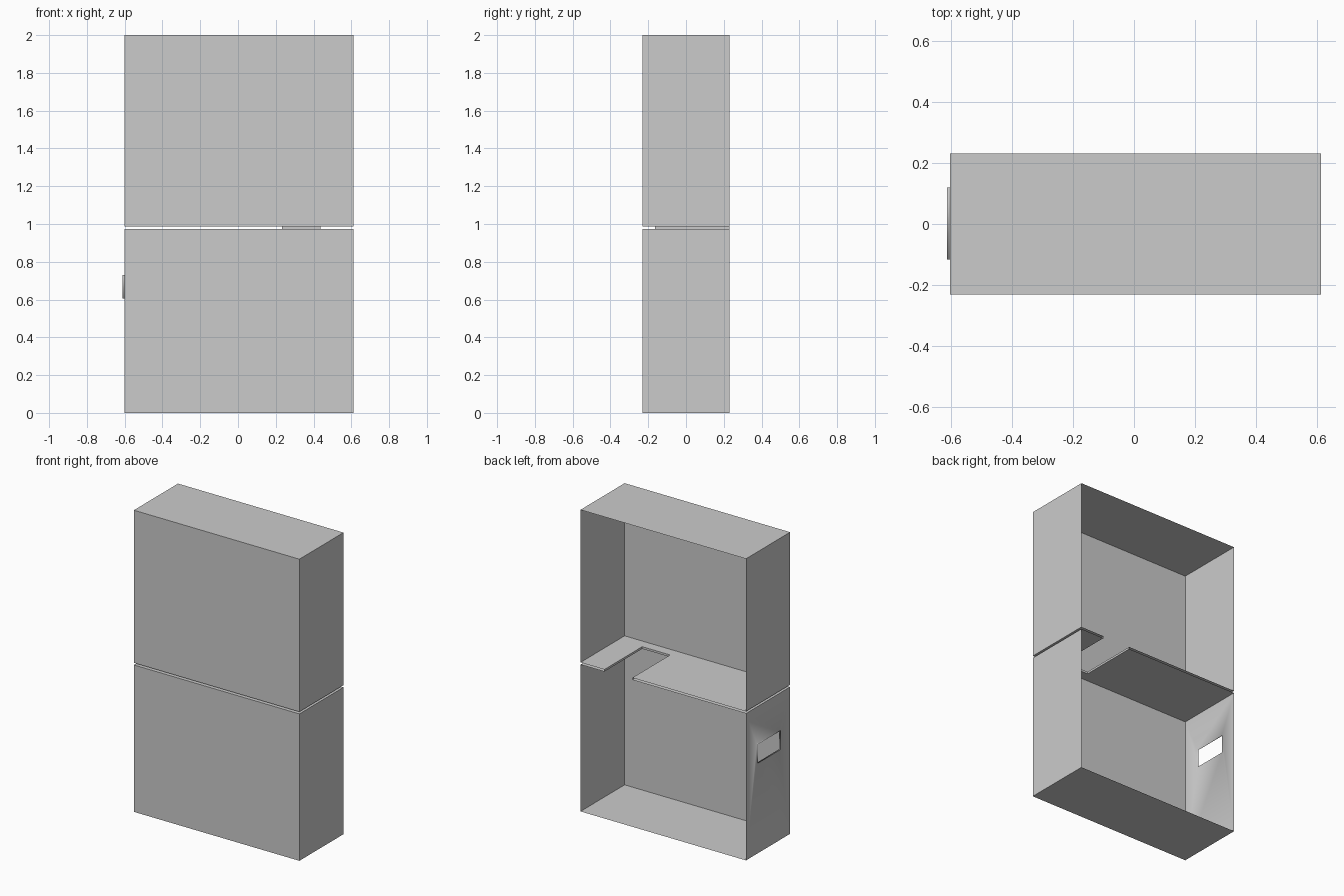
import bpy, bmesh

if "Cube" in bpy.data.objects:
    bpy.data.objects.remove(bpy.data.objects["Cube"])

X0, X1, Y0, Y1 = -0.602, 0.612, -0.231, 0.231
NX0, NX1, NY = 0.232, 0.437, -0.165      # notch linking the two compartments
ZL, ZU, ZT = 0.974, 0.988, 2.0
HY0, HY1, HZ0, HZ1, HX = -0.116, 0.119, 0.605, 0.73, -0.612   # side opening


def make(name, quads, smooth=False):
    bm = bmesh.new()
    for q in quads:
        bm.faces.new([bm.verts.new(p) for p in q])
    bmesh.ops.remove_doubles(bm, verts=bm.verts, dist=1e-5)
    bmesh.ops.recalc_face_normals(bm, faces=bm.faces)
    for f in bm.faces:
        f.smooth = smooth
    me = bpy.data.meshes.new(name)
    bm.to_mesh(me)
    bm.free()
    ob = bpy.data.objects.new(name, me)
    bpy.context.collection.objects.link(ob)
    return ob


def rect_z(z, x0=X0, x1=X1, y0=Y0, y1=Y1):
    return [(x0, y0, z), (x1, y0, z), (x1, y1, z), (x0, y1, z)]


def rect_x(x, z0, z1, y0=Y0, y1=Y1):
    return [(x, y0, z0), (x, y1, z0), (x, y1, z1), (x, y0, z1)]


def rect_y(y, z0, z1, x0=X0, x1=X1):
    return [(x0, y, z0), (x1, y, z0), (x1, y, z1), (x0, y, z1)]


def notched(z):
    # horizontal panel with a slot open to the back
    xs = [X0, NX0, NX1, X1]
    q = [rect_z(z, a, b, Y0, NY) for a, b in zip(xs, xs[1:])]
    return q + [rect_z(z, X0, NX0, NY, Y1), rect_z(z, NX1, X1, NY, Y1)]


# compartments, both open at the back
make("lower_compartment", [rect_z(0), rect_y(Y0, 0, ZL), rect_x(X1, 0, ZL)] + notched(ZL))
make("upper_compartment", [rect_z(ZT), rect_y(Y0, ZU, ZT), rect_x(X0, ZU, ZT),
                           rect_x(X1, ZU, ZT)] + notched(ZU))

# short duct between compartments
make("connecting_duct", [rect_x(NX0, ZL, ZU, NY, Y1), rect_x(NX1, ZL, ZU, NY, Y1),
                         rect_y(NY, ZL, ZU, NX0, NX1)])

# left lower wall with a raised, softly shaded rectangular opening
outer = rect_x(X0, 0, ZL)
inner = rect_x(X0, HZ0, HZ1, HY0, HY1)
rim = rect_x(HX, HZ0, HZ1, HY0, HY1)
wall = []
for i in range(4):
    j = (i + 1) % 4
    wall += [[outer[i], outer[j], inner[j], inner[i]],
             [inner[i], inner[j], rim[j], rim[i]]]
make("side_wall_with_opening", wall, smooth=True)
